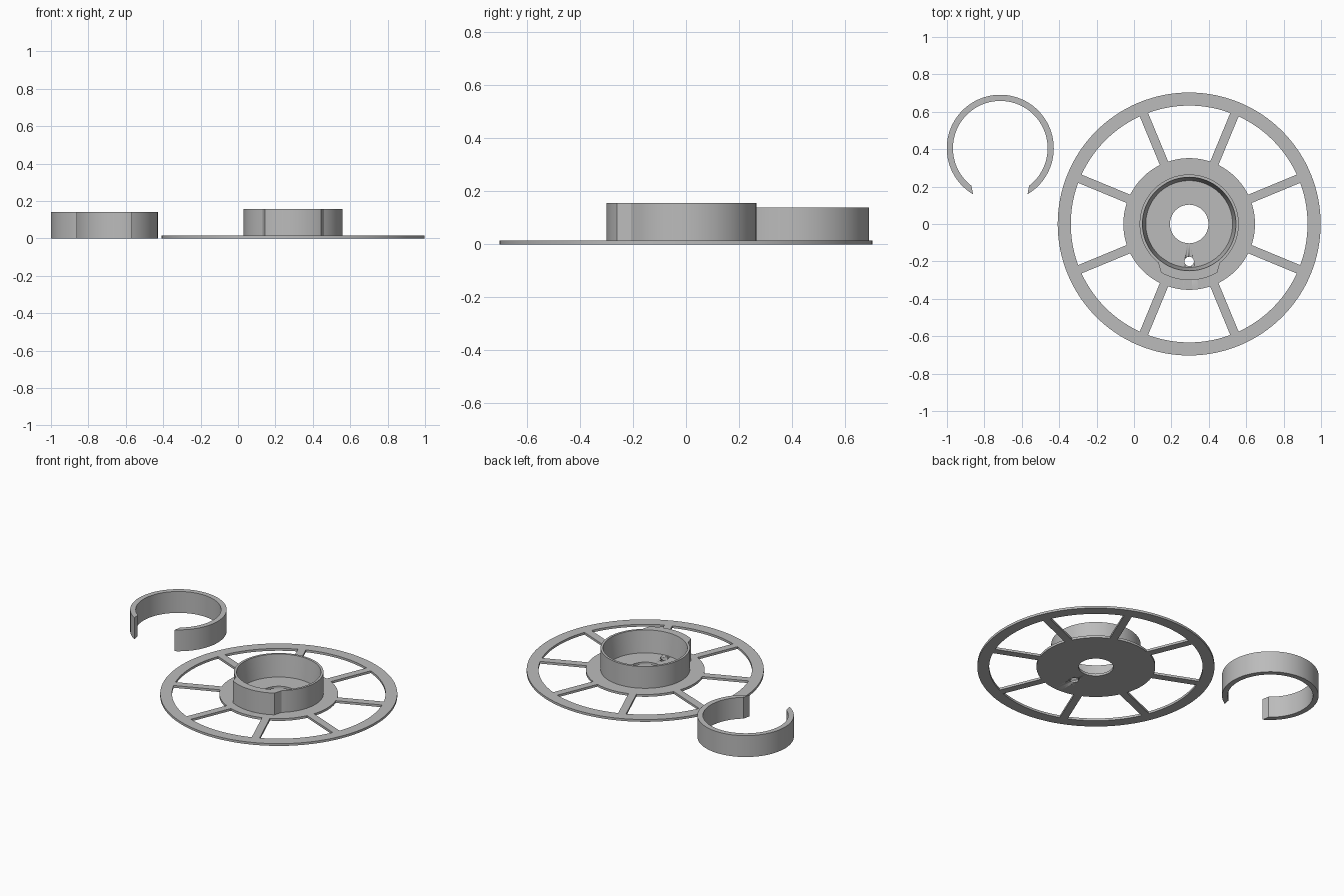
import bpy
import bmesh
from math import sin, cos, pi, radians
from mathutils import Matrix

if "Cube" in bpy.data.objects:
    bpy.data.objects.remove(bpy.data.objects["Cube"], do_unlink=True)

SPOOL = (0.295, 0.0)
CLIP = (-0.715, 0.405)
PLATE = 0.015
HUB_TOP = 0.157

grey = bpy.data.materials.new("plain grey")
grey.use_nodes = True
grey.diffuse_color = (0.5, 0.5, 0.5, 1)
grey.node_tree.nodes["Principled BSDF"].inputs["Base Color"].default_value = (0.5, 0.5, 0.5, 1)


def finish(name, bm, centre):
    """Turn a bmesh into a smooth-shaded grey object with sharp edges kept."""
    bmesh.ops.recalc_face_normals(bm, faces=bm.faces)
    mesh = bpy.data.meshes.new(name)
    bm.to_mesh(mesh)
    bm.free()
    mesh.materials.append(grey)
    ob = bpy.data.objects.new(name, mesh)
    ob.location = (*centre, 0)
    bpy.context.collection.objects.link(ob)
    bpy.ops.object.select_all(action="DESELECT")
    ob.select_set(True)
    bpy.context.view_layer.objects.active = ob
    bpy.ops.object.shade_smooth_by_angle(angle=radians(25))
    return ob


def sweep(name, sections, centre, closed=True):
    """Join cross-sections of (angle, radius, z) corners into a solid.
    Angle zero points to the front."""
    bm = bmesh.new()
    loops = [[bm.verts.new((r * sin(a), -r * cos(a), z)) for a, r, z in s] for s in sections]
    pairs = list(zip(loops, loops[1:]))
    if closed:
        pairs.append((loops[-1], loops[0]))
    else:
        bm.faces.new(loops[0])
        bm.faces.new(loops[-1])
    for p, q in pairs:
        for i in range(len(p)):
            j = (i + 1) % len(p)
            bm.faces.new((p[i], p[j], q[j], q[i]))
    return finish(name, bm, centre)


def spread(start, end, steps):
    return [start + (end - start) * i / steps for i in range(steps + 1)]


def box_section(a, outer, inner, z0, z1):
    return [(a, outer, z0), (a, outer, z1), (a, inner, z1), (a, inner, z0)]


# Flat flange: outer rim and hub plate
turn = spread(0, 2 * pi, 128)[:-1]
sweep("outer_rim", [box_section(a, 0.703, 0.633, 0, PLATE) for a in turn], SPOOL)
plate = sweep("hub_plate", [box_section(a, 0.352, 0.103, 0, PLATE) for a in turn], SPOOL)

# Small pin hole through the hub plate
bm = bmesh.new()
bmesh.ops.create_cone(bm, cap_ends=True, segments=32, radius1=0.025, radius2=0.025, depth=0.1)
cutter = finish("pin_hole_cutter", bm, (SPOOL[0], -0.2))
cutter.hide_render = True
cutter.hide_viewport = True
cut = plate.modifiers.new("pin_hole", "BOOLEAN")
cut.operation = "DIFFERENCE"
cut.solver = "EXACT"
cut.object = cutter

# Eight straight spokes
bm = bmesh.new()
for k in range(8):
    move = Matrix.Rotation(pi / 8 + k * pi / 4, 4, "Z") @ Matrix.Translation((0.493, 0, PLATE / 2))
    size = Matrix.Diagonal((0.29, 0.048, PLATE, 1))
    bmesh.ops.create_cube(bm, size=1, matrix=move @ size)
finish("spokes", bm, SPOOL)

# Hub collar with a raised tab at the front and a tapered bore
TAB, SHOULDER = radians(30), radians(38.6)
collar = [(a, 0.3) for a in spread(-TAB, TAB, 24)]
collar += [(a, 0.265) for a in spread(SHOULDER, 2 * pi - SHOULDER, 96)]
sweep("hub_collar", [[(a, r, PLATE), (a, r, HUB_TOP), (a, 0.25, HUB_TOP), (a, 0.232, PLATE)]
                     for a, r in collar], SPOOL)

# Separate open clip ring with slanted ends
outer_gap, inner_gap = radians(30.6), radians(37.5)
clip = []
for t in spread(-1, 1, 96):
    a, b = pi + t * (pi - outer_gap), pi + t * (pi - inner_gap)
    clip.append([(a, 0.286, 0), (a, 0.286, 0.14), (b, 0.253, 0.14), (b, 0.253, 0)])
sweep("clip_ring", clip, CLIP, closed=False)
